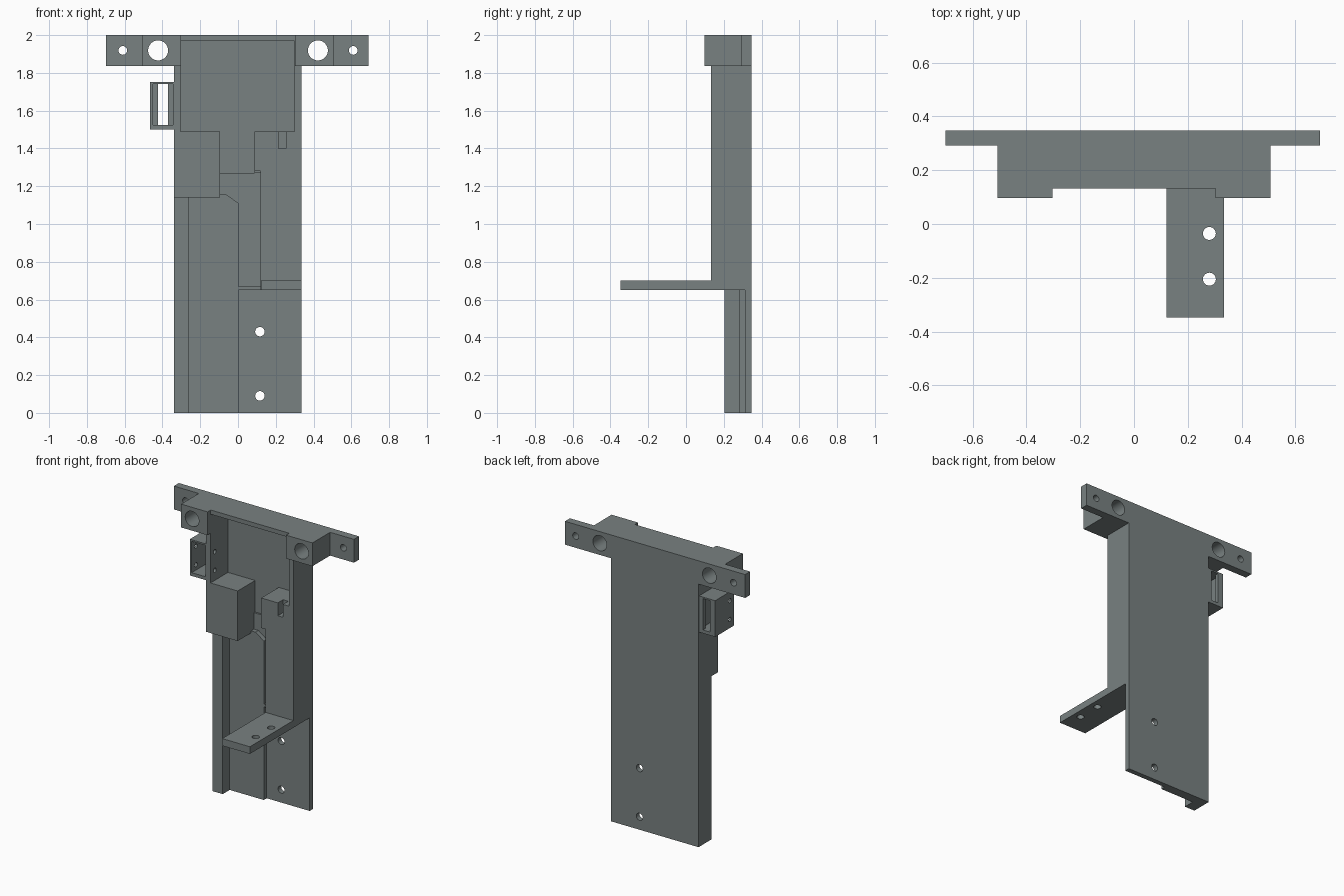
import bpy, bmesh, math
from mathutils import Matrix, Vector

if "Cube" in bpy.data.objects:
    bpy.data.objects.remove(bpy.data.objects["Cube"])

grey = bpy.data.materials.new("slate_grey")
grey.diffuse_color = (0.19, 0.22, 0.22, 1)
grey.use_nodes = True
grey.node_tree.nodes["Principled BSDF"].inputs["Base Color"].default_value = grey.diffuse_color
BACK = 0.347


def finish(name, bm):
    mesh = bpy.data.meshes.new(name)
    bmesh.ops.recalc_face_normals(bm, faces=bm.faces)
    bm.to_mesh(mesh)
    bm.free()
    mesh.materials.append(grey)
    ob = bpy.data.objects.new(name, mesh)
    bpy.context.collection.objects.link(ob)
    return ob


def box(name, x, y, z):
    bm = bmesh.new()
    lo, hi = Vector((x[0], y[0], z[0])), Vector((x[1], y[1], z[1]))
    bmesh.ops.create_cube(bm, size=1, matrix=Matrix.Translation((lo + hi) / 2)
                          @ Matrix.Diagonal((*(hi - lo), 1)))
    return finish(name, bm)


def prism(name, outline, y):
    """Extrude an x-z outline between two y positions."""
    bm = bmesh.new()
    f = bm.faces.new([bm.verts.new((px, y[0], pz)) for px, pz in outline])
    r = bmesh.ops.extrude_face_region(bm, geom=[f])
    bmesh.ops.translate(bm, vec=(0, y[1] - y[0], 0),
                        verts=[v for v in r["geom"] if isinstance(v, bmesh.types.BMVert)])
    return finish(name, bm)


def drill(name, centre, radius, axis, length=0.9):
    rot = {"x": Matrix.Rotation(math.pi / 2, 4, "Y"),
           "y": Matrix.Rotation(math.pi / 2, 4, "X"), "z": Matrix()}[axis]
    bm = bmesh.new()
    bmesh.ops.create_cone(bm, cap_ends=True, segments=32, radius1=radius, radius2=radius,
                          depth=length, matrix=Matrix.Translation(centre) @ rot)
    return finish(name, bm)


def combine(ob, tools, operation):
    for t in tools:
        m = ob.modifiers.new(t.name, "BOOLEAN")
        m.operation, m.solver, m.object = operation, "EXACT", t
        bpy.context.view_layer.objects.active = ob
        bpy.ops.object.modifier_apply(modifier=m.name)
        bpy.data.objects.remove(t)


# Main panel, carved from one slab
panel = box("back_panel", (-0.34, 0.335), (0.132, BACK), (0, 2))
F = -0.2  # front end of the cutters
cuts = [
    box("top_pocket", (-0.305, 0.30), (F, 0.325), (1.49, 1.97)),
    box("upper_slot", (-0.095, 0.087), (F, 0.325), (1.27, 1.6)),
    box("rail_face", (-0.5, -0.1), (F, 0.203), (-0.1, 1.14)),
    box("left_channel", (-0.26, 0.05), (F, 0.28), (-0.1, 1.14)),
    box("centre_channel", (-0.095, 0.12), (F, 0.28), (-0.1, 1.28)),
    box("lower_right", (0.003, 0.5), (F, 0.312), (-0.1, 0.65)),
    prism("deep_groove", [(0.003, 0.67), (0.12, 0.67), (0.12, 1.27), (-0.095, 1.27),
                          (-0.095, 1.155), (-0.06, 1.155), (0.003, 1.11)], (F, 0.312)),
    box("latch_notch", (0.215, 0.255), (F, 0.19), (1.40, 1.55)),
]
combine(panel, cuts, "DIFFERENCE")

# Crossbar ears and thin end tabs, shelf, and side bracket
adds = []
for s, end in ((-1, 0.70), (1, 0.692)):
    a, b = sorted((s * 0.303, s * 0.507))
    adds.append(box("crossbar_ear", (a, b), (0.097, BACK), (1.837, 2)))
    a, b = sorted((s * 0.45, s * end))
    adds.append(box("end_tab", (a, b), (0.292, BACK), (1.837, 2)))
adds.append(box("shelf", (0.121, 0.335), (-0.347, 0.33), (0.65, 0.70)))
bracket = box("side_bracket", (-0.465, -0.33), (0.132, BACK - 0.005), (1.50, 1.753))
combine(bracket, [
    box("bracket_hollow", (-0.45, -0.345), (F, 0.315), (1.523, 1.742)),
    box("bracket_window", (-0.423, -0.37), (F, 0.5), (1.523, 1.742)),
], "DIFFERENCE")
adds.append(bracket)
combine(panel, adds, "UNION")

# Screw holes
holes = []
for s in (-1, 1):
    holes.append(drill("large_hole", (s * 0.423, 0.2, 1.919), 0.053, "y"))
    holes.append(drill("tab_hole", (s * 0.61, 0.2, 1.919), 0.023, "y"))
for z in (0.09, 0.43):
    holes.append(drill("panel_hole", (0.116, 0.3, z), 0.025, "y", 0.3))
for y in (-0.035, -0.205):
    holes.append(drill("shelf_hole", (0.28, y, 0.675), 0.024, "z", 0.3))
for z in (1.56, 1.69):
    holes.append(drill("bracket_hole", (-0.38, 0.18, z), 0.015, "x", 0.3))
combine(panel, holes, "DIFFERENCE")

bpy.ops.object.select_all(action="DESELECT")
panel.select_set(True)
bpy.context.view_layer.objects.active = panel
bpy.ops.object.shade_smooth_by_angle(angle=math.radians(30))
